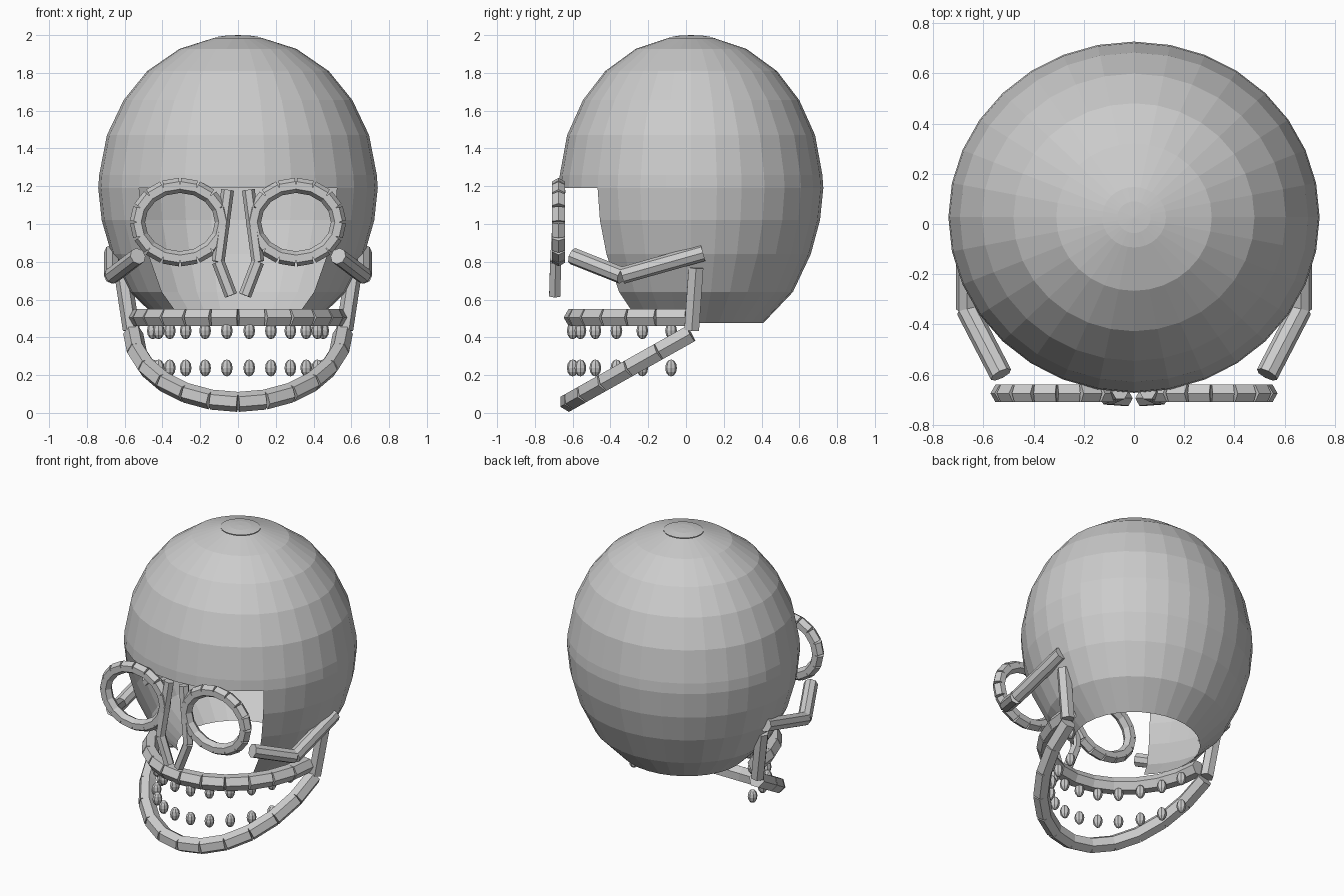
import bpy, bmesh, math
from mathutils import Vector, Matrix

if "Cube" in bpy.data.objects:
    bpy.data.objects.remove(bpy.data.objects["Cube"])

bone = bpy.data.materials.new("bone_grey")
bone.diffuse_color = (0.6, 0.6, 0.6, 1)
bone.use_nodes = True
bone.node_tree.nodes["Principled BSDF"].inputs["Base Color"].default_value = bone.diffuse_color


def finish(name, bm):
    me = bpy.data.meshes.new(name)
    bm.to_mesh(me)
    bm.free()
    me.materials.append(bone)
    ob = bpy.data.objects.new(name, me)
    bpy.context.collection.objects.link(ob)
    return ob


def bones(name, pts, r, sides, up, closed=False):
    """A chain of straight capped prisms, one corner of each turned towards up."""
    bm = bmesh.new()
    pts = [Vector(p) for p in pts]
    ends = pts[1:] + ([pts[0]] if closed else [])
    for a, b in zip(pts, ends):
        d = (b - a).normalized()
        u = Vector(up)
        u = (u - d * u.dot(d)).normalized()
        v = d.cross(u)
        rot = Matrix((u, v, d)).transposed().to_4x4()
        bmesh.ops.create_cone(bm, cap_ends=True, segments=sides, radius1=r, radius2=r,
                              depth=(b - a).length,
                              matrix=Matrix.Translation((a + b) / 2) @ rot)
    return finish(name, bm)


def lathe(name, profile, start, count, total=32, top=None):
    """Rings of (radius factor, z) on an oval plan, counted in angular steps."""
    bm = bmesh.new()
    rings = []
    full = count == total
    for f, z in profile:
        ring = []
        for i in range(count if full else count + 1):
            a = 2 * math.pi * (start + i) / total
            ring.append(bm.verts.new((0.74 * f * math.cos(a), 0.027 + 0.70 * f * math.sin(a), z)))
        rings.append(ring)
    for lo, hi in zip(rings, rings[1:]):
        for i in range(count):
            j = (i + 1) % len(lo)
            bm.faces.new((lo[i], lo[j], hi[j], hi[i]))
    if top is not None:
        tip = bm.verts.new((0, 0.027, top))
        for i in range(count):
            bm.faces.new((rings[-1][i], rings[-1][(i + 1) % count], tip))
    return finish(name, bm)


# Cranium: full upper dome, crown cap, and lower wall open at the face and underneath
upper = [(1, 1.19), (0.993, 1.26), (0.938, 1.47), (0.818, 1.656), (0.649, 1.81), (0.419, 1.927), (0.172, 1.985)]
lower = [(0.545, 0.475), (0.77, 0.64), (0.905, 0.84), (0.975, 1.02), (1, 1.19)]
lathe("cranium_dome", upper, 0, 32)
lathe("crown_cap", [(0.172, 1.988), (0.09, 1.997)], 0, 32, top=2.0)
lathe("cranium_wall", lower, -4, 24)

# Paired face bones
for s, side in ((-1, "left"), (1, "right")):
    eye = [(s * 0.307 + 0.226 * math.sin(t), -0.675, 1.01 + 0.195 * math.cos(t))
           for t in (2 * math.pi * i / 16 for i in range(16))]
    bones("eye_socket_" + side, eye, 0.04, 6, (0, 1, 0), closed=True)
    bones("nose_bone_" + side,
          [(s * 0.055, -0.668, 1.18), (s * 0.105, -0.69, 0.80), (s * 0.037, -0.695, 0.622)],
          0.034, 6, (0, 1, 0))
    bones("cheek_bone_" + side,
          [(s * 0.53, -0.60, 0.83), (s * 0.665, -0.34, 0.727), (s * 0.665, 0.09, 0.848)],
          0.045, 8, (0, 0, 1))
    bones("jaw_hinge_" + side, [(s * 0.565, 0.03, 0.44), (s * 0.615, 0.053, 0.77)],
          0.045, 6, (0, 1, 0))

# Upper and lower jaw arches
arc = [math.pi * i / 12 for i in range(13)]
bones("upper_jaw", [(0.525 * math.cos(t), -0.595 * math.sin(t), 0.505) for t in arc],
      0.053, 6, (0, 0, 1))
bones("lower_jaw", [(0.555 * math.cos(t), 0.025 - 0.645 * math.sin(t), 0.42 - 0.362 * math.sin(t))
                    for t in arc], 0.053, 6, (0, -0.49, 0.87))

# Teeth rows
for name, z in (("upper_teeth", 0.435), ("lower_teeth", 0.238)):
    bm = bmesh.new()
    for i in range(12):
        t = math.pi * (i + 0.5) / 12
        place = Matrix.Translation((0.455 * math.cos(t), -0.605 * math.sin(t), z))
        bmesh.ops.create_uvsphere(bm, u_segments=8, v_segments=6, radius=1,
                                  matrix=place @ Matrix.Diagonal((0.031, 0.031, 0.045, 1)))
    finish(name, bm)
